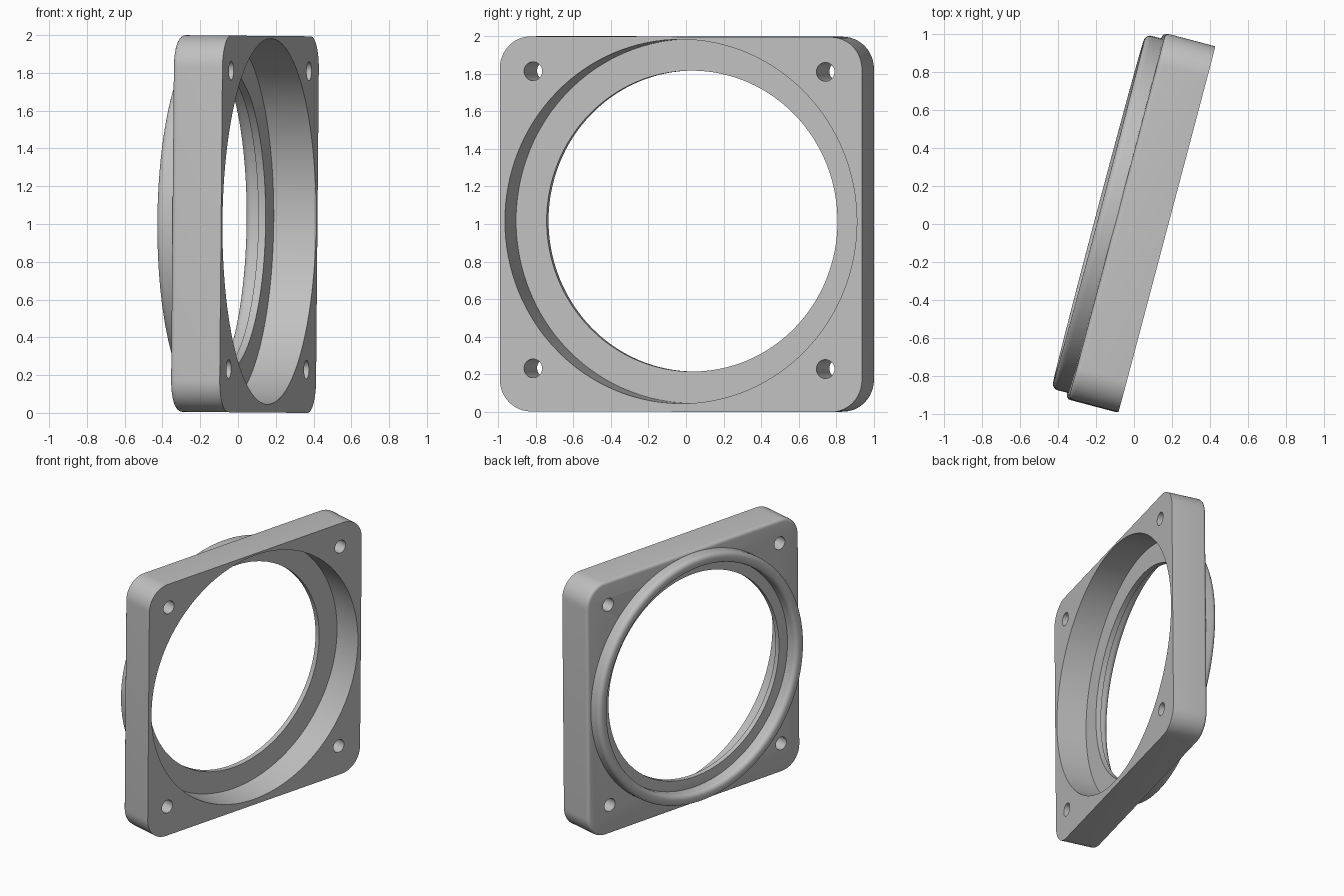
import bpy, bmesh, math
from mathutils import Matrix

cube = bpy.data.objects.get("Cube")
if cube:
    bpy.data.objects.remove(cube, do_unlink=True)

# Local axes: x is the flange axis, y is width, z is height
POSE = (Matrix.Translation((0, 0, 1)) @ Matrix.Rotation(math.radians(0.5), 4, 'Y')
        @ Matrix.Rotation(math.radians(-14.84), 4, 'Z'))
MID_Y, MID_Z = 0.016, 0.015
FRONT, FLOOR, BACK, RIM = 0.167, -0.065, -0.105, -0.198

grey = bpy.data.materials.new("plain grey")
grey.use_nodes = True
GREY = (0.53, 0.53, 0.53, 1)
grey.diffuse_color = GREY
grey.node_tree.nodes["Principled BSDF"].inputs["Base Color"].default_value = GREY


def add_object(name, bm):
    bmesh.ops.recalc_face_normals(bm, faces=bm.faces)
    mesh = bpy.data.meshes.new(name)
    bm.to_mesh(mesh)
    bm.free()
    mesh.materials.append(grey)
    obj = bpy.data.objects.new(name, mesh)
    bpy.context.collection.objects.link(obj)
    obj.matrix_world = POSE
    return obj


def activate(obj):
    bpy.ops.object.select_all(action='DESELECT')
    obj.select_set(True)
    bpy.context.view_layer.objects.active = obj


def lathe(name, profile, steps=128):
    """Turn a closed (x, radius) profile about the flange axis."""
    bm = bmesh.new()
    rings = []
    for i in range(steps):
        a = math.tau * i / steps
        rings.append([bm.verts.new((x, MID_Y + r * math.cos(a), MID_Z + r * math.sin(a)))
                      for x, r in profile])
    n = len(profile)
    for i in range(steps):
        a, b = rings[i], rings[(i + 1) % steps]
        for j in range(n):
            k = (j + 1) % n
            bm.faces.new((a[j], a[k], b[k], b[j]))
    return add_object(name, bm)


def cylinder(name, x0, x1, y, z, radius, steps):
    bm = bmesh.new()
    place = Matrix.Translation(((x0 + x1) / 2, y, z)) @ Matrix.Rotation(math.pi / 2, 4, 'Y')
    bmesh.ops.create_cone(bm, cap_ends=True, segments=steps, radius1=radius,
                          radius2=radius, depth=x1 - x0, matrix=place)
    return add_object(name, bm)


def cut(target, cutter):
    mod = target.modifiers.new("cut", 'BOOLEAN')
    mod.operation = 'DIFFERENCE'
    mod.solver = 'EXACT'
    mod.object = cutter
    cutter.hide_render = True
    activate(target)
    bpy.ops.object.modifier_apply(modifier=mod.name)
    bpy.data.objects.remove(cutter, do_unlink=True)


# Square plate: round the four corners, then soften the back edge
bm = bmesh.new()
size = Matrix.Diagonal((FRONT - BACK, 1.992, 1.994, 1))
bmesh.ops.create_cube(bm, size=1, matrix=Matrix.Translation(
    ((FRONT + BACK) / 2, MID_Y, 0)) @ size)
corners = [e for e in bm.edges if abs(e.verts[0].co.x - e.verts[1].co.x) > 0.1]
bmesh.ops.bevel(bm, geom=corners, offset=0.17, segments=12, profile=0.5, affect='EDGES')
back_edges = [e for e in bm.edges if all(v.co.x < BACK + 0.001 for v in e.verts)]
bmesh.ops.bevel(bm, geom=back_edges, offset=0.025, segments=4, profile=0.5, affect='EDGES')
plate = add_object("flange_plate", bm)

# Wide front bore, narrower opening behind it, and the four screw holes
cut(plate, cylinder("front_bore", FLOOR, 0.4, MID_Y, MID_Z, 0.968, 128))
cut(plate, cylinder("opening", -0.4, 0.3, MID_Y, MID_Z, 0.80, 128))
for sy in (-1, 1):
    for sz in (-1, 1):
        cut(plate, cylinder("screw_hole", -0.4, 0.4, 0.007 + sy * 0.804,
                            0.022 + sz * 0.79, 0.05, 32))

# Raised rear collar with a rounded rim
INNER, OUTER, ROUND = 0.88, 0.965, 0.034
profile = [(BACK + 0.015, INNER), (BACK + 0.015, OUTER)]
for centre, start in ((OUTER - ROUND, 0), (INNER + ROUND, math.pi / 2)):
    for i in range(7):
        a = start + math.pi / 2 * i / 6
        profile.append((RIM + ROUND - ROUND * math.sin(a), centre + ROUND * math.cos(a)))
collar = lathe("rear_collar", profile)

for obj in (plate, collar):
    activate(obj)
    bpy.ops.object.shade_smooth_by_angle(angle=math.radians(30))
